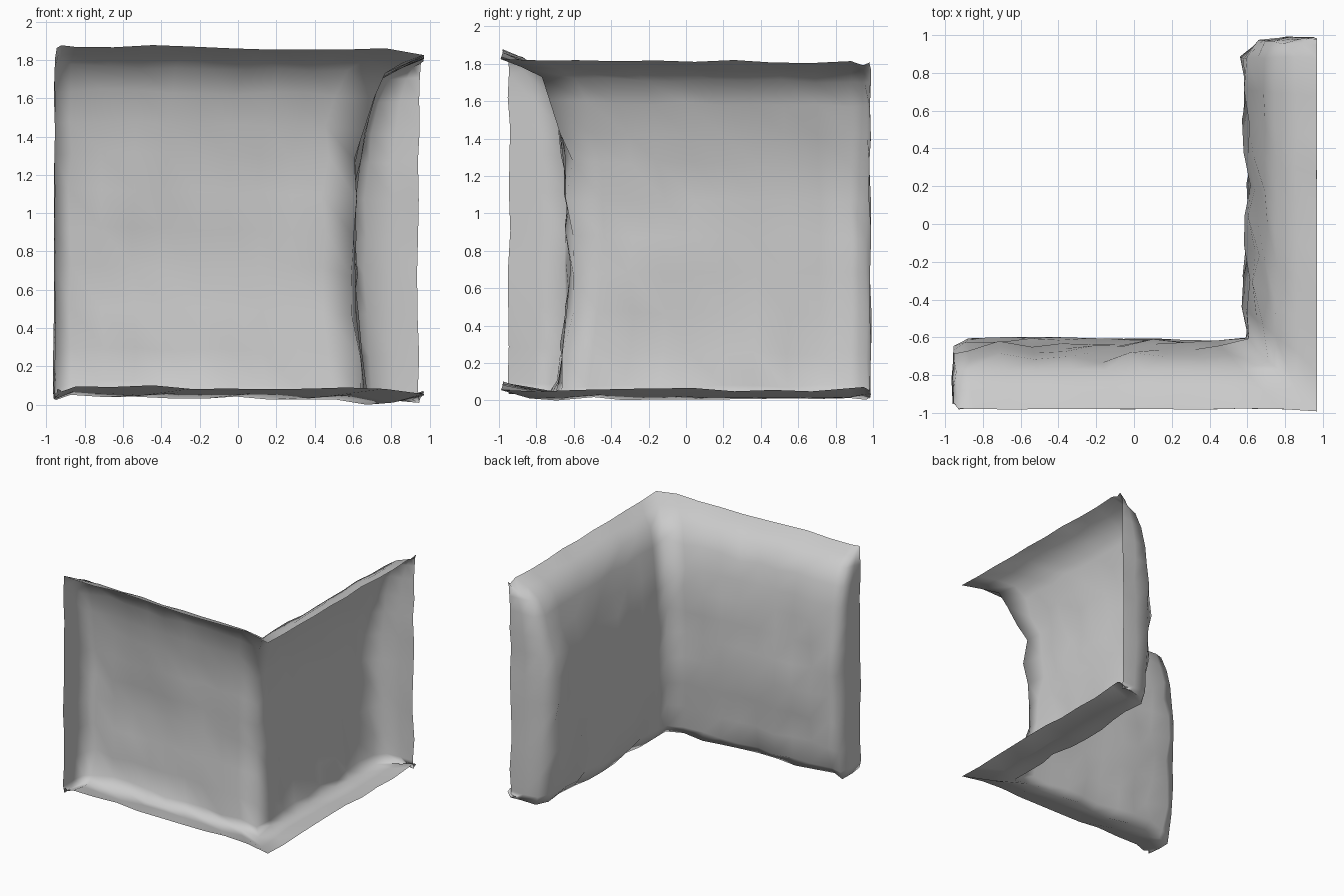
import bpy, bmesh, random
from mathutils import Vector

if "Cube" in bpy.data.objects:
    bpy.data.objects.remove(bpy.data.objects["Cube"])

random.seed(7)

# Cross-section of the shell: (fraction from open outer edge to inner face, height)
PROFILE = [(0.0, 1.0), (0.28, 0.975), (0.55, 0.94), (0.74, 0.87), (0.84, 0.78),
           (0.91, 0.69), (0.95, 0.58), (0.96, 0.47), (0.96, 0.36), (0.94, 0.24),
           (0.89, 0.12), (0.83, 0.02), (0.77, -0.018), (0.4, -0.01), (0.0, 0.01)]
N = 9


def lerp(a, b, t):
    return a + (b - a) * t


# Plan columns: (outer x, outer y, inner x, inner y, top z, bottom z)
columns = [(-0.945, -0.95, -0.955, -0.945, 1.86, 0.07),
           (-0.93, -0.98, -0.965, -0.78, 1.865, 0.06),
           (-0.92, -0.98, -0.955, -0.63, 1.87, 0.06)]
for i in range(N):                       # front leg, left end to corner
    t = i / N
    columns.append((lerp(-0.85, 0.97, t), -0.98, lerp(-0.88, 0.59, t), -0.605,
                    lerp(1.875, 1.85, t), lerp(0.08, 0.06, t)))
columns.append((0.97, -0.99, 0.59, -0.60, 1.83, 0.03))
for i in range(1, N + 1):                # right leg, corner to back end
    t = i / N
    columns.append((0.97, lerp(-0.99, 0.88, t), 0.575, lerp(-0.60, 0.88, t),
                    lerp(1.825, 1.81, t), 0.04))
columns += [(0.97, 0.95, 0.65, 0.97, 1.80, 0.045),
            (0.97, 0.98, 0.80, 0.985, 1.805, 0.045),
            (0.965, 0.98, 0.94, 0.985, 1.82, 0.045)]

# L-shaped rough wall shell, open on its outer front and right sides
bm = bmesh.new()
grid = []
last = len(columns) - 1
for k, (ox, oy, ix, iy, top, bottom) in enumerate(columns):
    col = []
    for f, h in PROFILE:
        wall_part = 0.7 < f and 2 < k < last - 2
        if wall_part:                    # rocky unevenness of the inner faces
            f += random.uniform(-0.085, 0.07)
        p = Vector((lerp(ox, ix, f), lerp(oy, iy, f), lerp(bottom, top, h)))
        a = 0.003 if f == 0.0 else 0.008
        p += Vector((random.uniform(-a, a), random.uniform(-a, a),
                     random.uniform(-0.01, 0.01)))
        p.x = max(-0.97, min(0.97, p.x))
        p.y = max(-1.0, min(1.0, p.y))
        p.z = max(0.0, p.z)
        col.append(bm.verts.new(p))
    grid.append(col)
for a, b in zip(grid, grid[1:]):
    for j in range(len(PROFILE) - 1):
        face = bm.faces.new((a[j], b[j], b[j + 1], a[j + 1]))
        face.smooth = True

mesh = bpy.data.meshes.new("corner_wall")
bm.to_mesh(mesh)
bm.free()
wall = bpy.data.objects.new("corner_wall", mesh)
bpy.context.collection.objects.link(wall)
